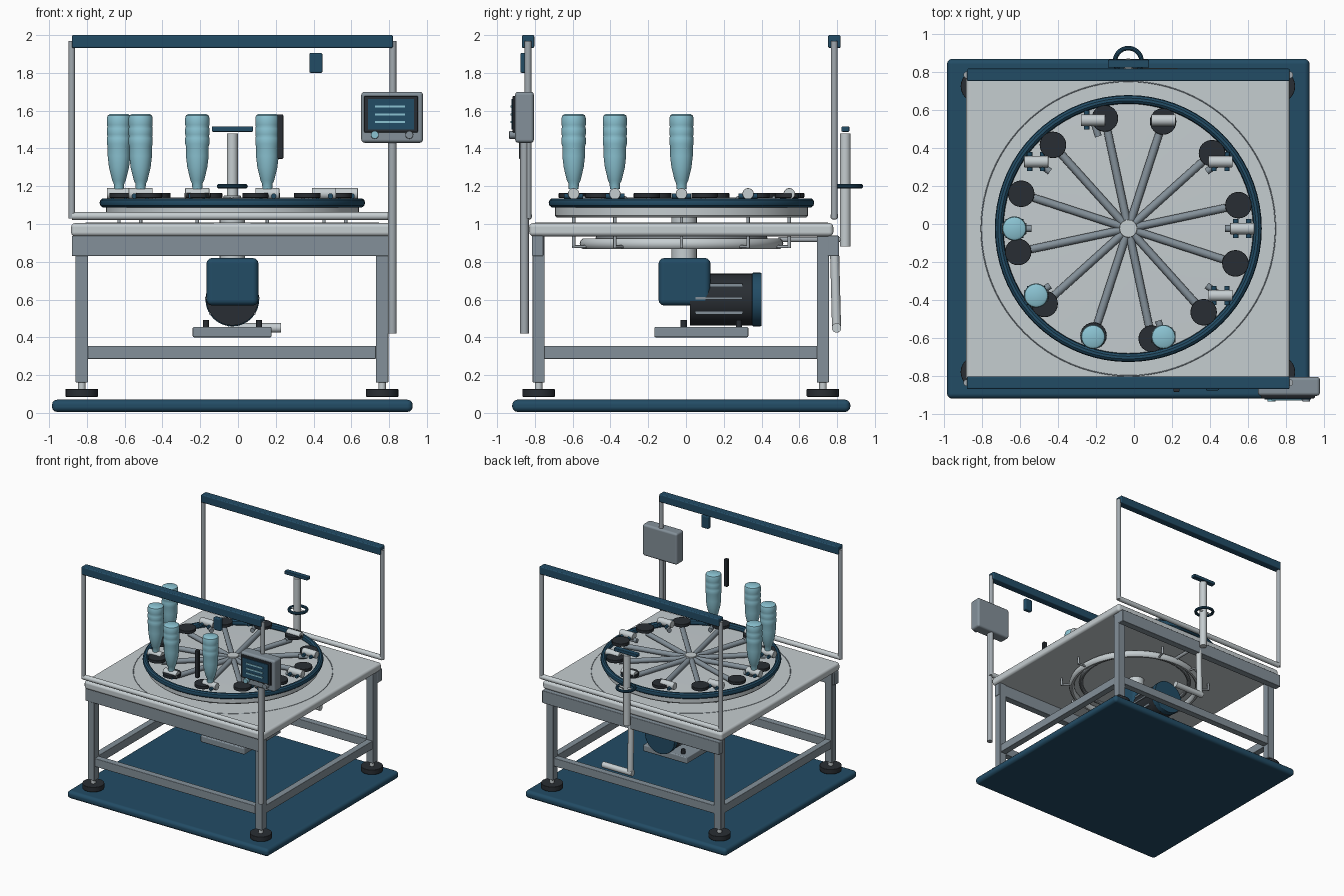
import bpy, bmesh, math
from mathutils import Vector

if "Cube" in bpy.data.objects:
    bpy.data.objects.remove(bpy.data.objects["Cube"])

CX, CY = -0.03, -0.024          # rotary axis


def mat(name, rgb):
    m = bpy.data.materials.new(name)
    m.diffuse_color = (*rgb, 1)
    m.use_nodes = True
    m.node_tree.nodes["Principled BSDF"].inputs["Base Color"].default_value = m.diffuse_color
    return m


NAVY = mat("navy", (0.016, 0.072, 0.13))
GREY = mat("frame_grey", (0.23, 0.28, 0.32))
STEEL = mat("steel", (0.36, 0.40, 0.43))
LIGHT = mat("light_grey", (0.56, 0.61, 0.63))
DARK = mat("charcoal", (0.022, 0.027, 0.033))
PALE = mat("pale_blue", (0.26, 0.55, 0.65))


def finish(name, bm, m, bevel=0, smooth=True, seg=3):
    me = bpy.data.meshes.new(name)
    bmesh.ops.recalc_face_normals(bm, faces=bm.faces)
    bm.to_mesh(me)
    bm.free()
    me.materials.append(m)
    if smooth:
        me.polygons.foreach_set("use_smooth", [True] * len(me.polygons))
        me.set_sharp_from_angle(angle=math.radians(35))
    ob = bpy.data.objects.new(name, me)
    bpy.context.collection.objects.link(ob)
    if bevel:
        b = ob.modifiers.new("bevel", 'BEVEL')
        b.width, b.segments, b.harden_normals = bevel, seg, True
    return ob


def box(name, x, y, z, m, bevel=0.0):
    """Box from (min, max) ranges."""
    bm = bmesh.new()
    bmesh.ops.create_cube(bm, size=1)
    for v in bm.verts:
        v.co = [(r[0] + r[1]) / 2 + c * (r[1] - r[0]) for r, c in zip((x, y, z), v.co)]
    return finish(name, bm, m, bevel)


def rod(name, a, b, r, m, bevel=0.0, n=24):
    """Cylinder between two points."""
    a, b = Vector(a), Vector(b)
    bm = bmesh.new()
    bmesh.ops.create_cone(bm, cap_ends=True, segments=n, radius1=r, radius2=r, depth=(b - a).length)
    q = (b - a).to_track_quat('Z', 'Y').to_matrix().to_4x4()
    q.translation = (a + b) / 2
    bm.transform(q)
    return finish(name, bm, m, bevel, seg=2)


def lathe(name, prof, c, m, n=32, closed=False):
    """Revolve (radius, z) points about a vertical axis at c."""
    bm = bmesh.new()
    rings = [[bm.verts.new((c[0] + r * math.cos(2 * math.pi * i / n),
                            c[1] + r * math.sin(2 * math.pi * i / n), z)) for i in range(n)]
             for r, z in prof]
    pairs = list(zip(rings, rings[1:])) + ([(rings[-1], rings[0])] if closed else [])
    for p, q in pairs:
        for i in range(n):
            j = (i + 1) % n
            bm.faces.new((p[i], p[j], q[j], q[i]))
    if not closed:
        bm.faces.new(rings[0])
        bm.faces.new(rings[-1])
    return finish(name, bm, m)


def torus(name, c, z, R, rr, rz, m, n=64):
    k = 10
    prof = [(R + rr * math.cos(2 * math.pi * i / k), z + rz * math.sin(2 * math.pi * i / k)) for i in range(k)]
    return lathe(name, prof, c, m, n, True)


def polar(r, deg):
    t = math.radians(deg)
    return CX + r * math.cos(t), CY + r * math.sin(t)


# Floor plate and table frame
box("floor_plate", (-0.985, 0.925), (-0.92, 0.87), (0.005, 0.07), NAVY, 0.028)
for fx in (-0.827, 0.763):
    for fy in (-0.78, 0.725):
        box("leg", (fx - .033, fx + .033), (fy - .032, fy + .032), (0.16, 0.94), GREY, 0.006)
        rod("foot_stem", (fx, fy, 0.12), (fx, fy, 0.17), 0.02, LIGHT)
        rod("foot_pad", (fx, fy, 0.085), (fx, fy, 0.127), 0.086, DARK, 0.004)
    box("side_rail", (fx - .028, fx + .028), (-0.75, 0.695), (0.285, 0.355), GREY, 0.004)
for fy in (-0.78, 0.725):
    box("cross_rail", (-0.795, 0.73), (fy - .028, fy + .028), (0.285, 0.355), GREY, 0.004)
for ay in (-0.785, 0.78):
    box("apron", (-0.88, 0.80), (ay - .03, ay + .03), (0.83, 0.938), GREY, 0.006)
box("table_top", (-0.884, 0.82), (-0.83, 0.78), (0.935, 1.005), LIGHT, 0.022)
torus("table_groove", (CX, CY), 1.004, 0.775, 0.003, 0.003, GREY, 96)

# Guard frames, front and back
for gy in (-0.836, 0.785):
    box("guard_top_bar", (-0.88, 0.82), (gy - .033, gy + .033), (1.932, 2.0), NAVY, 0.008)
    rod("guard_bottom_rail", (-0.88, gy, 1.042), (0.82, gy, 1.042), 0.021, LIGHT)
    for gx in (-0.88, 0.82):
        rod("guard_post", (gx, gy, 1.03), (gx, gy, 1.97), 0.018, STEEL)
box("guard_sensor", (0.378, 0.447), (-0.877, -0.84), (1.80, 1.905), NAVY, 0.008)
box("guard_handle", (0.208, 0.24), (-0.885, -0.853), (1.345, 1.58), DARK, 0.006)

# Control panel on its post
rod("panel_post", (0.817, -0.855, 0.42), (0.817, -0.855, 1.45), 0.023, STEEL)
box("panel_case", (0.652, 0.98), (-0.905, -0.805), (1.43, 1.70), GREY, 0.018)
box("panel_bezel", (0.668, 0.952), (-0.918, -0.90), (1.485, 1.678), DARK, 0.005)
box("panel_screen", (0.688, 0.932), (-0.924, -0.917), (1.50, 1.663), NAVY)
for sz in (1.622, 1.58, 1.54):
    box("screen_line", (0.725, 0.885), (-0.929, -0.923), (sz - .006, sz + .006), PALE)
for bx, bmat in ((0.724, PALE), (0.907, GREY)):
    rod("panel_button", (bx, -0.90, 1.472), (bx, -0.936, 1.472), 0.021, bmat, 0.003)

# Rotary disc, rim, hub and spokes
lathe("rotary_disc", [(0.66, 1.035), (0.67, 1.045), (0.67, 1.09), (0.02, 1.105)], (CX, CY), LIGHT, 64)
torus("rim_ring", (CX, CY), 1.112, 0.68, 0.023, 0.025, NAVY, 72)
rod("disc_hub", (CX, CY, 1.09), (CX, CY, 1.15), 0.047, LIGHT, 0.004)
for i in range(12):
    a = 12 + 30 * i
    rod("spoke", (*polar(0.04, a), 1.12), (*polar(0.56, a), 1.12), 0.021, GREY, n=16)
    rod("spoke_pad", (*polar(0.593, a), 1.138), (*polar(0.593, a), 1.165), 0.07, DARK, 0.004)

# Ten clamp stations, four of them holding an upturned bottle
BOTTLE = [(0.026, 1.185), (0.028, 1.215), (0.036, 1.23), (0.053, 1.30), (0.06, 1.36), (0.06, 1.41),
          (0.064, 1.425), (0.064, 1.455), (0.061, 1.465), (0.064, 1.475), (0.064, 1.505), (0.061, 1.515),
          (0.064, 1.525), (0.064, 1.56), (0.06, 1.575), (0.048, 1.582)]
for i in range(10):
    a = 36 * i
    x, y = polar(0.60, a)
    rod("clamp_body", (x - .064, y, 1.16), (x + .064, y, 1.16), 0.03, LIGHT, 0.003)
    for s in (-1, 1):
        rod("clamp_jaw", (x + s * .034, y - .05, 1.148), (x + s * .034, y + .05, 1.148), 0.014, NAVY, n=12)
    rod("clamp_arm", (*polar(0.51, a), 1.13), (*polar(0.58, a), 1.13), 0.018, GREY, n=16)
    rod("station_drop_rod", (x, y, 0.872), (x, y, 1.06), 0.009, STEEL, n=12)
    rod("station_foot_rod", (*polar(0.52, a), 0.88), (*polar(0.605, a), 0.88), 0.008, STEEL, n=12)
    if 5 <= i <= 8:
        lathe("bottle", BOTTLE, (x, y), PALE)

# Lower manifold ring and its pipework
torus("manifold_ring", (CX, CY), 0.895, 0.515, 0.024, 0.03, LIGHT)
torus("manifold_inner_ring", (CX, CY), 0.925, 0.44, 0.015, 0.015, STEEL)
rod("drive_shaft", (CX, -0.01, 0.81), (CX, -0.01, 1.04), 0.067, LIGHT)
rod("feed_pipe", (CX, 0.49, 0.918), (CX, 0.84, 0.918), 0.014, STEEL)
rod("down_pipe", (CX, 0.785, 0.92), (CX, 0.797, 0.45), 0.024, LIGHT)
rod("outlet_pipe", (CX - .024, 0.797, 0.45), (0.228, 0.797, 0.45), 0.025, LIGHT)

# Rear height-adjust column
rod("adjust_column", (CX, 0.843, 0.88), (CX, 0.843, 1.48), 0.029, LIGHT)
box("adjust_bar", (-0.138, 0.08), (0.823, 0.865), (1.488, 1.517), NAVY, 0.006)
torus("handwheel", (CX, 0.856), 1.20, 0.07, 0.012, 0.012, NAVY, 36)
rod("handwheel_spoke", (CX - .07, 0.856, 1.20), (CX + .07, 0.856, 1.20), 0.008, LIGHT, n=12)

# Gearbox, motor and mounting plate
box("gearbox", (-0.167, 0.108), (-0.145, 0.13), (0.568, 0.82), NAVY, 0.03)
rod("motor_body", (CX, 0.02, 0.60), (CX, 0.355, 0.60), 0.137, DARK, n=40)
rod("motor_cap", (CX, 0.35, 0.60), (CX, 0.40, 0.60), 0.142, NAVY, 0.006, n=40)
for dz in (0.075, 0.005, -0.073):
    w = math.sqrt(0.137 ** 2 - dz ** 2) + 0.008
    box("motor_fin", (CX - w, CX + w), (0.05, 0.30), (0.595 + dz, 0.609 + dz), GREY)
box("motor_plate", (-0.24, 0.178), (-0.168, 0.33), (0.40, 0.455), GREY, 0.008)
for mx in (-0.17, 0.112):
    for my in (-0.012, 0.28):
        rod("plate_bolt", (mx, my, 0.45), (mx, my, 0.492), 0.016, DARK, n=12)
